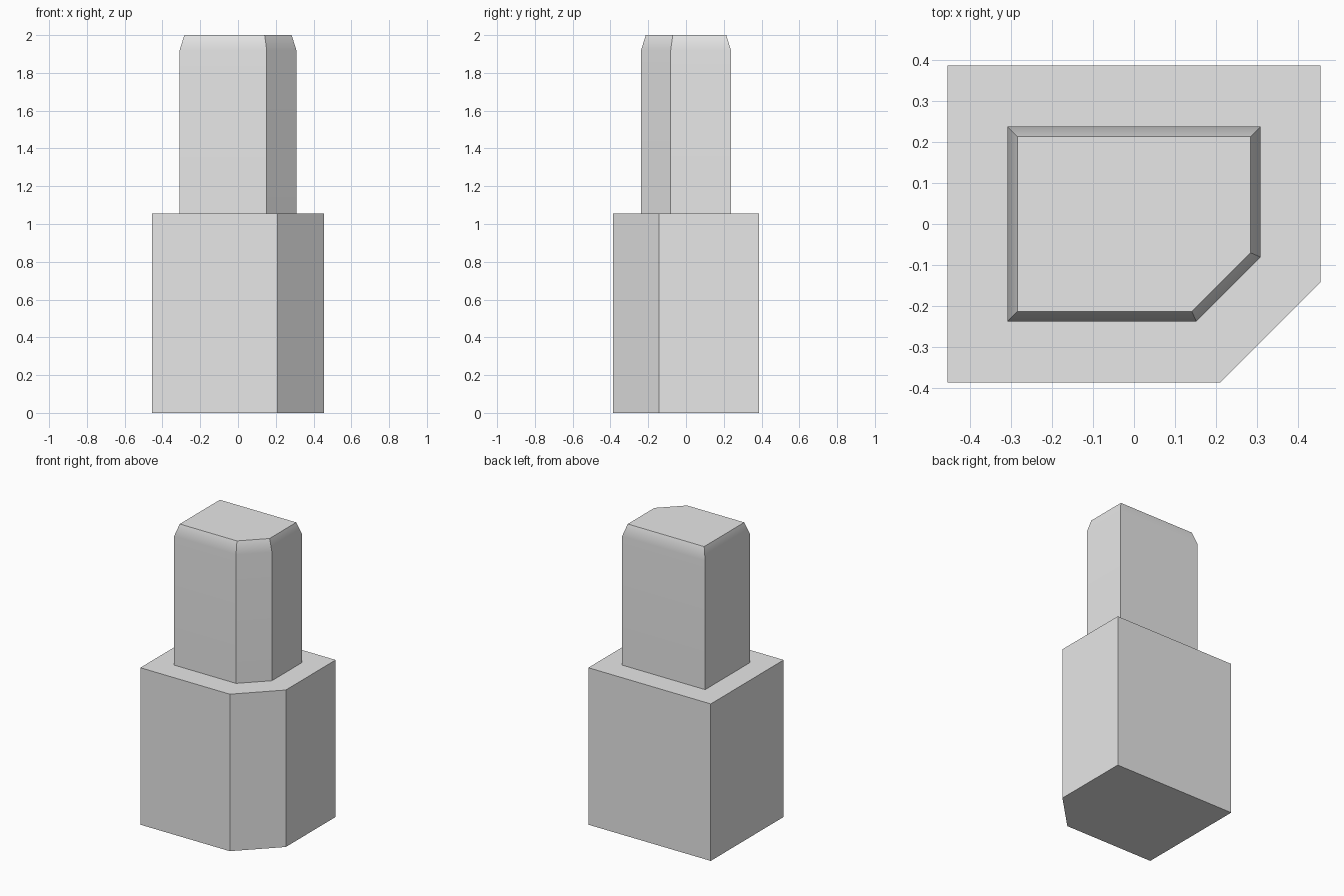
import bpy
import bmesh
from math import radians

cube = bpy.data.objects.get("Cube")
if cube:
    bpy.data.objects.remove(cube, do_unlink=True)

grey = bpy.data.materials.new("plain grey")
grey.use_nodes = True
grey.diffuse_color = (0.8, 0.8, 0.8, 1)
grey.node_tree.nodes["Principled BSDF"].inputs["Base Color"].default_value = (0.8, 0.8, 0.8, 1)


def outline(half_x, half_y, cut):
    """Rectangle with its front left corner cut at 45 degrees."""
    return [(-half_x, -half_y), (half_x - cut, -half_y), (half_x, cut - half_y),
            (half_x, half_y), (-half_x, half_y)]


def loft(name, levels, close_bottom):
    """Join outlines stacked at rising heights and cap the ends."""
    bm = bmesh.new()
    rings = [[bm.verts.new((x, y, z)) for x, y in outline(*shape)] for z, shape in levels]
    for low, high in zip(rings, rings[1:]):
        for i in range(len(low)):
            j = (i + 1) % len(low)
            bm.faces.new((low[i], low[j], high[j], high[i]))
    bm.faces.new(rings[-1])
    if close_bottom:
        bm.faces.new(rings[0][::-1])
    mesh = bpy.data.meshes.new(name)
    bm.to_mesh(mesh)
    bm.free()
    mesh.materials.append(grey)
    obj = bpy.data.objects.new(name, mesh)
    bpy.context.collection.objects.link(obj)
    return obj


# Wide block with one cut corner
base_shape = (0.455, 0.387, 0.245)
base_top = 1.055
loft("base", [(0, base_shape), (base_top, base_shape)], True)

# Narrow pin with a tapered tip, resting on the base
pin_shape = (0.309, 0.238, 0.157)
tip_shape = (0.284, 0.213, 0.143)
pin = loft("pin", [(base_top, pin_shape), (1.92, pin_shape), (2, tip_shape)], False)

# Soft transition from the pin walls to the taper, other edges sharp
bpy.ops.object.select_all(action="DESELECT")
pin.select_set(True)
bpy.context.view_layer.objects.active = pin
bpy.ops.object.shade_smooth_by_angle(angle=radians(30))
weighted = pin.modifiers.new("weighted normals", "WEIGHTED_NORMAL")
weighted.keep_sharp = True
